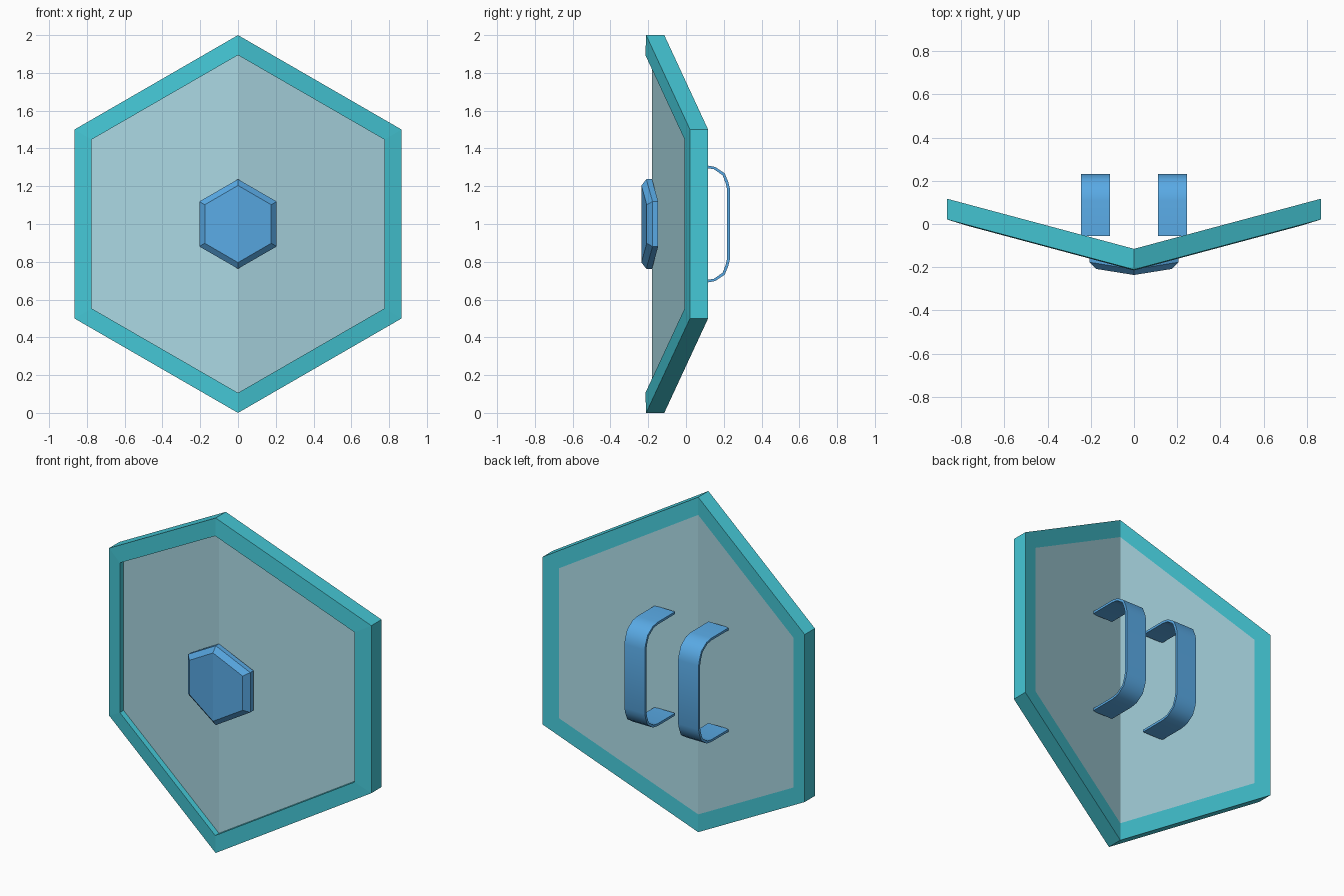
import bpy, bmesh

if "Cube" in bpy.data.objects:
    bpy.data.objects.remove(bpy.data.objects["Cube"])

TILT = 0.268  # sweep-back of the two halves of the panel


def material(name, color):
    m = bpy.data.materials.new(name)
    m.diffuse_color = color
    m.use_nodes = True
    m.node_tree.nodes["Principled BSDF"].inputs["Base Color"].default_value = m.diffuse_color
    return m


teal = material("teal_frame", (0.06, 0.58, 0.68, 1))
blue = material("blue_fittings", (0.10, 0.40, 0.78, 1))
clear = material("clear_panel", (0.40, 0.68, 0.76, 0.5))


def ring(width, side, top, y, tilt=TILT):
    """Pointed-top hexagon folded along x = 0, counter-clockwise from the front."""
    pts = [(width, -side), (width, side), (0, top),
           (-width, side), (-width, -side), (0, -top)]
    return [(x, y + tilt * abs(x), 1 + z) for x, z in pts]


def build(name, mat, rings=(), front=None, back=None):
    """Skin successive rings; front/back are rings closed by fans."""
    bm = bmesh.new()
    loops = [[bm.verts.new(p) for p in r] for r in rings]
    for a, b in zip(loops, loops[1:]):
        for i in range(6):
            j = (i + 1) % 6
            bm.faces.new((a[i], a[j], b[j], b[i]))
    for pts, flip in ((front, False), (back, True)):
        if pts:
            vs = [bm.verts.new(p) for p in pts]
            c = bm.verts.new((0, pts[2][1], 1))
            for i in range(6):
                f = (c, vs[i], vs[(i + 1) % 6])
                bm.faces.new(f[::-1] if flip else f)
    bmesh.ops.remove_doubles(bm, verts=bm.verts, dist=1e-5)
    return finish(name, bm, mat)


def finish(name, bm, mat):
    me = bpy.data.meshes.new(name)
    bm.to_mesh(me)
    bm.free()
    me.materials.append(mat)
    ob = bpy.data.objects.new(name, me)
    bpy.context.collection.objects.link(ob)
    return ob


# Raised rim of the shield
outer, inner = (0.866, 0.5, 1.0), (0.775, 0.447, 0.894)
build("rim", teal, [ring(*inner, -0.115), ring(*outer, -0.115),
                    ring(*outer, -0.211), ring(*inner, -0.215),
                    ring(*inner, -0.18)])

# Clear panel, recessed at the front and flush at the back
build("clear_panel", clear, front=ring(*inner, -0.18), back=ring(*inner, -0.115))

# Bevelled hexagonal boss at the centre
base, face = (0.205, 0.119, 0.237), (0.176, 0.102, 0.204)
b0, b1, b2 = ring(*base, -0.18, 0.16), ring(*base, -0.21, 0.16), ring(*face, -0.236, 0.16)
build("boss", blue, [b0, b1, b2], front=b2, back=b0)

# Two strap handles: a bent flat strip, mirrored side to side
half = [(-0.055, 0.31), (0.11, 0.31), (0.155, 0.302), (0.205, 0.268), (0.224, 0.222), (0.232, 0.19)]
half_in = [(-0.055, 0.296), (0.11, 0.296), (0.148, 0.29), (0.194, 0.258), (0.21, 0.216), (0.217, 0.186)]
out = half + [(y, -z) for y, z in reversed(half)]
inn = half_in + [(y, -z) for y, z in reversed(half_in)]
for name, side in (("left_handle", -1), ("right_handle", 1)):
    bm = bmesh.new()
    rows = []
    for o, i in zip(out, inn):
        rows.append([bm.verts.new((side * x, y, 1 + z))
                     for x, (y, z) in ((0.11, o), (0.245, o), (0.245, i), (0.11, i))])
    for a, b in zip(rows, rows[1:]):
        for k in range(4):
            n = (k + 1) % 4
            bm.faces.new((a[k], a[n], b[n], b[k]))
    bm.faces.new(rows[0])
    bm.faces.new(rows[-1])
    bmesh.ops.recalc_face_normals(bm, faces=bm.faces)
    ob = finish(name, bm, blue)
    bpy.ops.object.select_all(action='DESELECT')
    ob.select_set(True)
    bpy.context.view_layer.objects.active = ob
    bpy.ops.object.shade_smooth_by_angle(angle=0.8)
